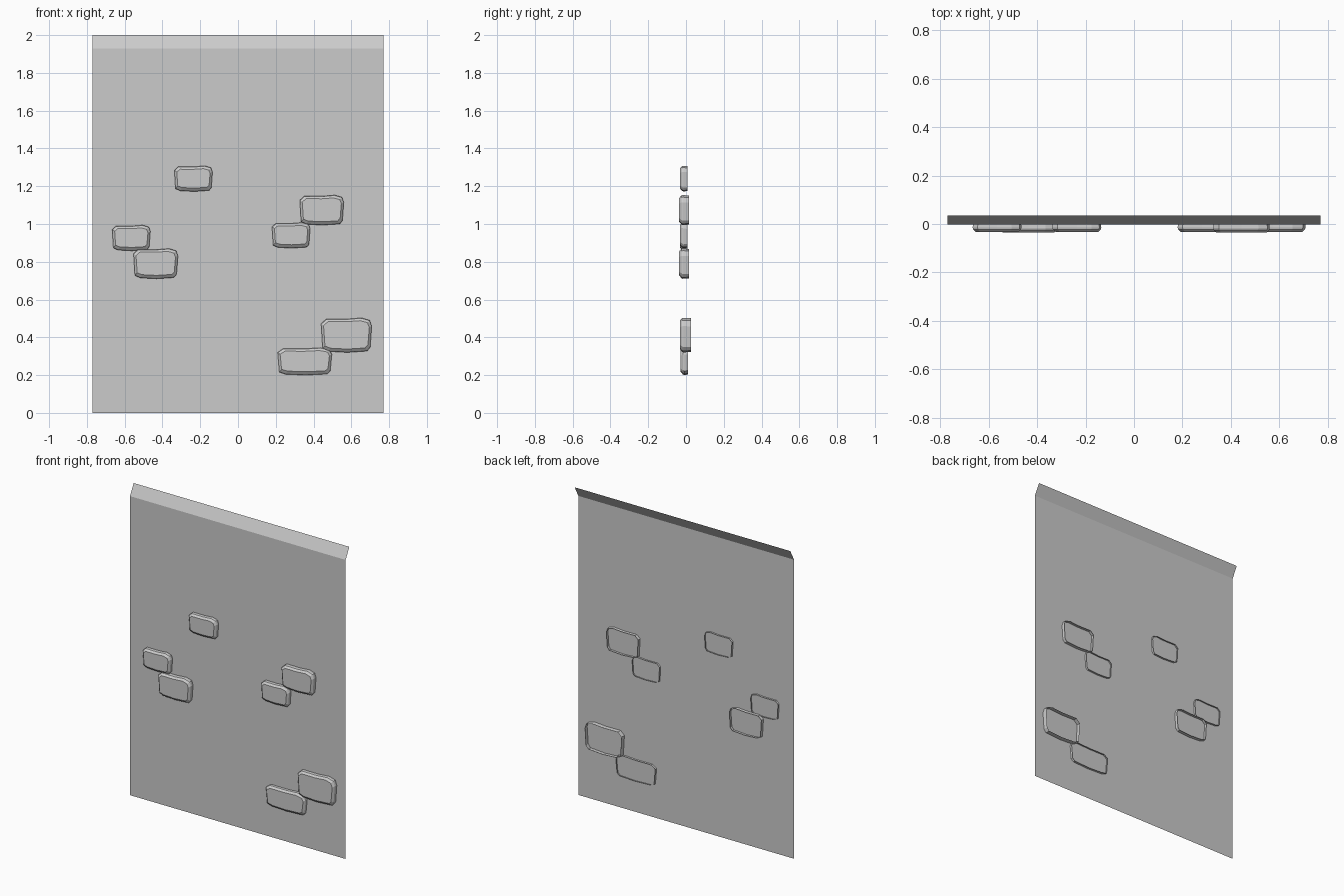
import bpy

WALL_Y = -0.002


def make_mesh(name, verts, faces):
    mesh = bpy.data.meshes.new(name)
    mesh.from_pydata(verts, [], faces)
    mesh.update()
    obj = bpy.data.objects.new(name, mesh)
    bpy.context.collection.objects.link(obj)
    return obj


# wall sheet with a lip sloping back along the top
profile = [(WALL_Y, 0.0), (WALL_Y, 1.93), (0.036, 2.0)]
wall_verts = [(x, y, z) for y, z in profile for x in (-0.77, 0.77)]
make_mesh("wall_panel", wall_verts, [(0, 1, 3, 2), (2, 3, 5, 4)])

# slightly worn brick outline, counter-clockwise seen from the front (0..1)
OUTLINE = [(0.03, 0.11), (0.15, 0.03), (0.52, 0.0), (0.91, 0.04), (0.97, 0.15),
           (1.0, 0.76), (0.96, 0.93), (0.80, 1.0), (0.50, 0.965), (0.10, 0.97),
           (0.0, 0.83)]


def brick(name, x0, x1, z0, z1, front, back):
    def ring(y, side, low, high):
        a, b, c, d = x0 + side, x1 - side, z0 + low, z1 - high
        return [(a + u * (b - a), y, c + v * (d - c)) for u, v in OUTLINE]

    # inset face, bevelled rim, then straight sides through the wall (open back)
    verts = (ring(front, 0.013, 0.018, 0.015)
             + ring(front + 0.011, 0.002, 0.004, 0.002)
             + ring(front + 0.019, 0.0, 0.0, 0.0)
             + ring(back, 0.003, 0.003, 0.002))
    n = len(OUTLINE)
    faces = [tuple(range(n))]
    for r in range(3):
        for i in range(n):
            j = (i + 1) % n
            faces.append((r * n + i, (r + 1) * n + i, (r + 1) * n + j, r * n + j))
    make_mesh(name, verts, faces)


# exposed bricks: x range, z range, front and back depth
BRICKS = [
    (-0.337, -0.135, 1.172, 1.308, -0.033, 0.009),
    (0.327, 0.560, 0.994, 1.153, -0.036, 0.017),
    (0.180, 0.382, 0.872, 1.008, -0.033, 0.009),
    (-0.666, -0.464, 0.858, 0.994, -0.033, 0.009),
    (-0.553, -0.318, 0.710, 0.870, -0.036, 0.017),
    (0.440, 0.708, 0.320, 0.503, -0.033, 0.026),
    (0.210, 0.497, 0.200, 0.345, -0.028, 0.010),
]
for k, dims in enumerate(BRICKS, 1):
    brick(f"exposed_brick_{k}", *dims)
